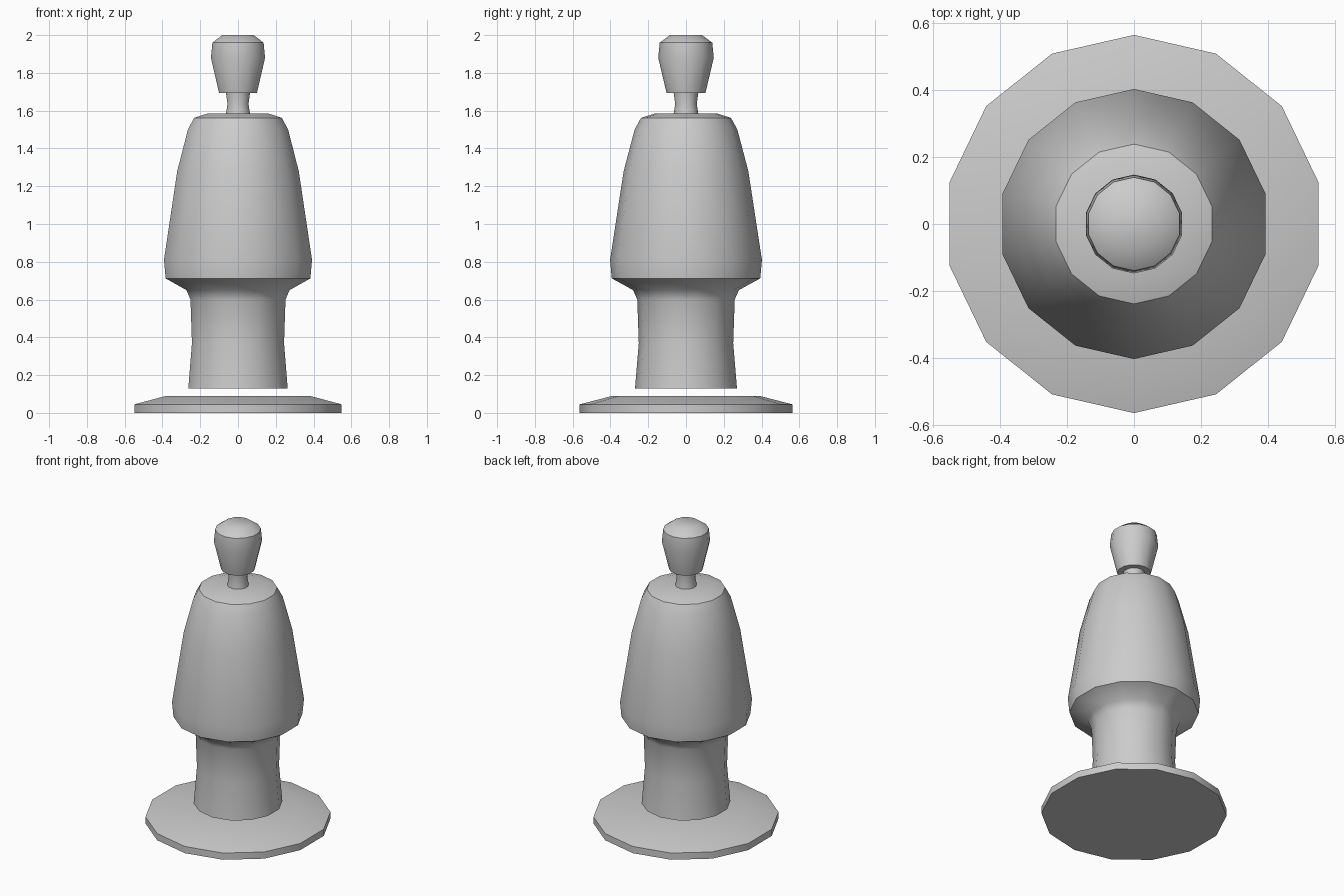
import bpy, bmesh, math

cube = bpy.data.objects.get("Cube")
if cube:
    bpy.data.objects.remove(cube, do_unlink=True)

SIDES = 14

grey = bpy.data.materials.new("plain grey")
grey.use_nodes = True
colour = (0.6, 0.6, 0.6, 1)
grey.diffuse_color = colour
grey.node_tree.nodes["Principled BSDF"].inputs["Base Color"].default_value = colour


def lathe(name, profile):
    """Turn a (radius, height) profile, listed bottom to top, into a capped solid."""
    bm = bmesh.new()
    rings = []
    for r, z in profile:
        ring = []
        for i in range(SIDES):
            a = math.tau * i / SIDES
            ring.append(bm.verts.new((r * math.sin(a), r * math.cos(a), z)))
        rings.append(ring)
    for low, high in zip(rings, rings[1:]):
        for i in range(SIDES):
            j = (i + 1) % SIDES
            bm.faces.new((low[i], low[j], high[j], high[i]))
    bm.faces.new(rings[0])
    bm.faces.new(rings[-1])
    bmesh.ops.recalc_face_normals(bm, faces=bm.faces)
    mesh = bpy.data.meshes.new(name)
    bm.to_mesh(mesh)
    bm.free()
    mesh.materials.append(grey)
    obj = bpy.data.objects.new(name, mesh)
    bpy.context.collection.objects.link(obj)
    bpy.ops.object.select_all(action='DESELECT')
    obj.select_set(True)
    bpy.context.view_layer.objects.active = obj
    bpy.ops.object.shade_smooth_by_angle(angle=math.radians(40))
    return obj


# Round plinth with a bevelled top, a little below the figure
lathe("base", [(0.563, 0), (0.563, 0.045), (0.39, 0.09)])

# Column flaring into the overhanging cloak and shoulders
lathe("body", [(0.27, 0.128), (0.25, 0.37), (0.258, 0.6), (0.28, 0.65),
               (0.393, 0.712), (0.402, 0.81), (0.33, 1.28), (0.272, 1.5),
               (0.238, 1.562), (0.165, 1.585)])

# Waisted neck
lathe("neck", [(0.066, 1.58), (0.057, 1.635), (0.066, 1.7)])

# Tapered head with a shallow dome
lathe("head", [(0.103, 1.694), (0.147, 1.88), (0.139, 1.96), (0.085, 2.0)])
